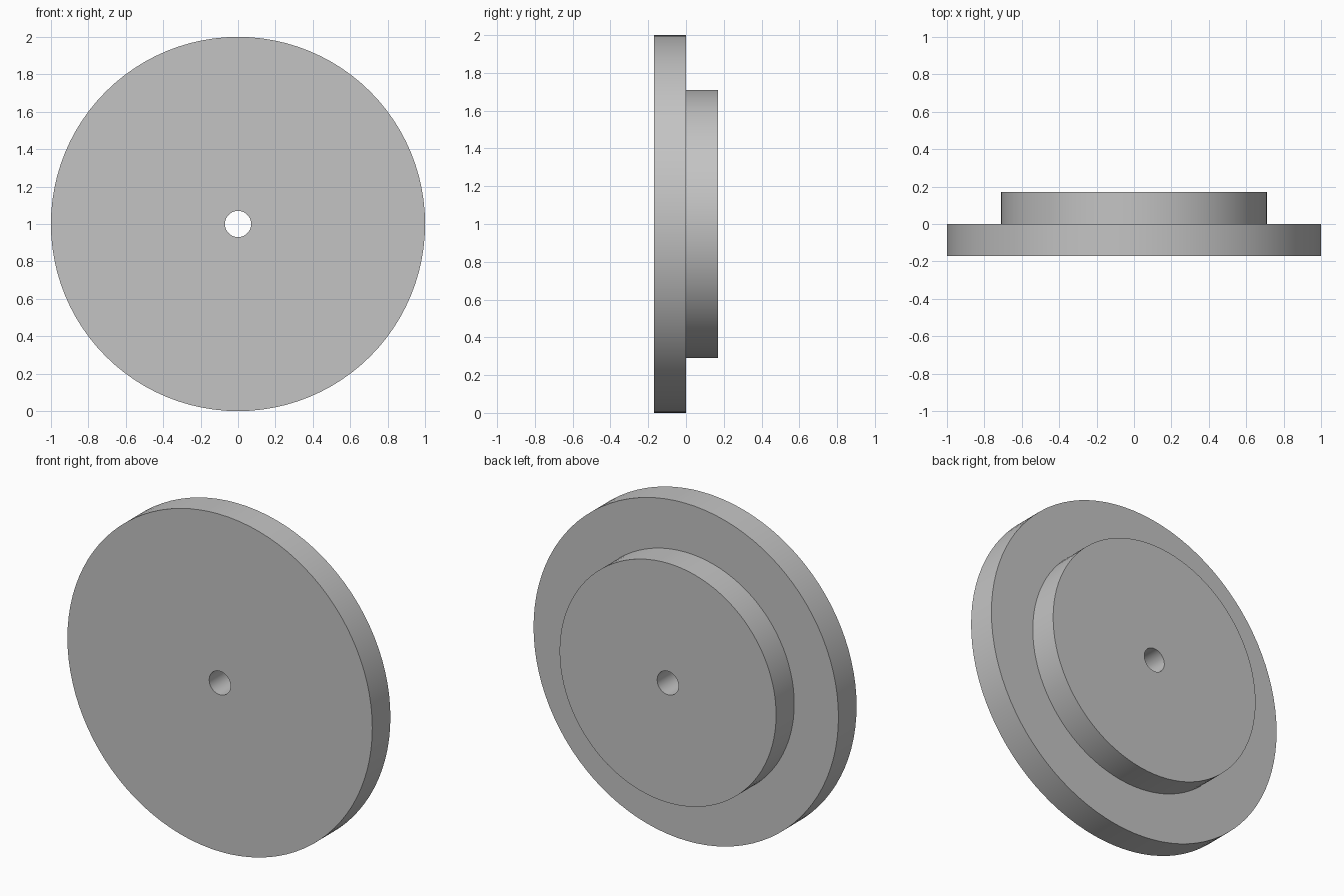
import bpy
import bmesh
import math
from mathutils import Matrix, Vector

cube = bpy.data.objects.get("Cube")
if cube:
    bpy.data.objects.remove(cube, do_unlink=True)

SEGMENTS = 96
CENTRE = Vector((0, 0, 1))

grey = bpy.data.materials.new("plain grey")
grey.use_nodes = True
colour = (0.55, 0.55, 0.55, 1)
grey.diffuse_color = colour
grey.node_tree.nodes["Principled BSDF"].inputs["Base Color"].default_value = colour


def lathe(name, profile):
    """Spin a closed (radius, y) outline around the horizontal y axle."""
    bm = bmesh.new()
    rings = []
    for radius, y in profile:
        rings.append([
            bm.verts.new(CENTRE + Matrix.Rotation(math.tau * i / SEGMENTS, 3, "Y")
                         @ Vector((radius, y, 0)))
            for i in range(SEGMENTS)])
    for a, b in zip(rings, rings[1:] + rings[:1]):
        for i in range(SEGMENTS):
            j = (i + 1) % SEGMENTS
            bm.faces.new((a[i], a[j], b[j], b[i]))
    bmesh.ops.recalc_face_normals(bm, faces=bm.faces)
    mesh = bpy.data.meshes.new(name)
    bm.to_mesh(mesh)
    bm.free()
    mesh.materials.append(grey)
    obj = bpy.data.objects.new(name, mesh)
    bpy.context.collection.objects.link(obj)
    bpy.ops.object.select_all(action="DESELECT")
    obj.select_set(True)
    bpy.context.view_layer.objects.active = obj
    bpy.ops.object.shade_smooth_by_angle(angle=math.radians(30))
    return obj


# Wide front flange, narrower rear hub and the axle bore in one outline
BORE, HUB, RIM, HALF = 0.07, 0.71, 1.0, 0.17
lathe("stepped_wheel", [
    (BORE, -HALF), (RIM, -HALF), (RIM, 0),
    (HUB, 0), (HUB, HALF), (BORE, HALF)])
